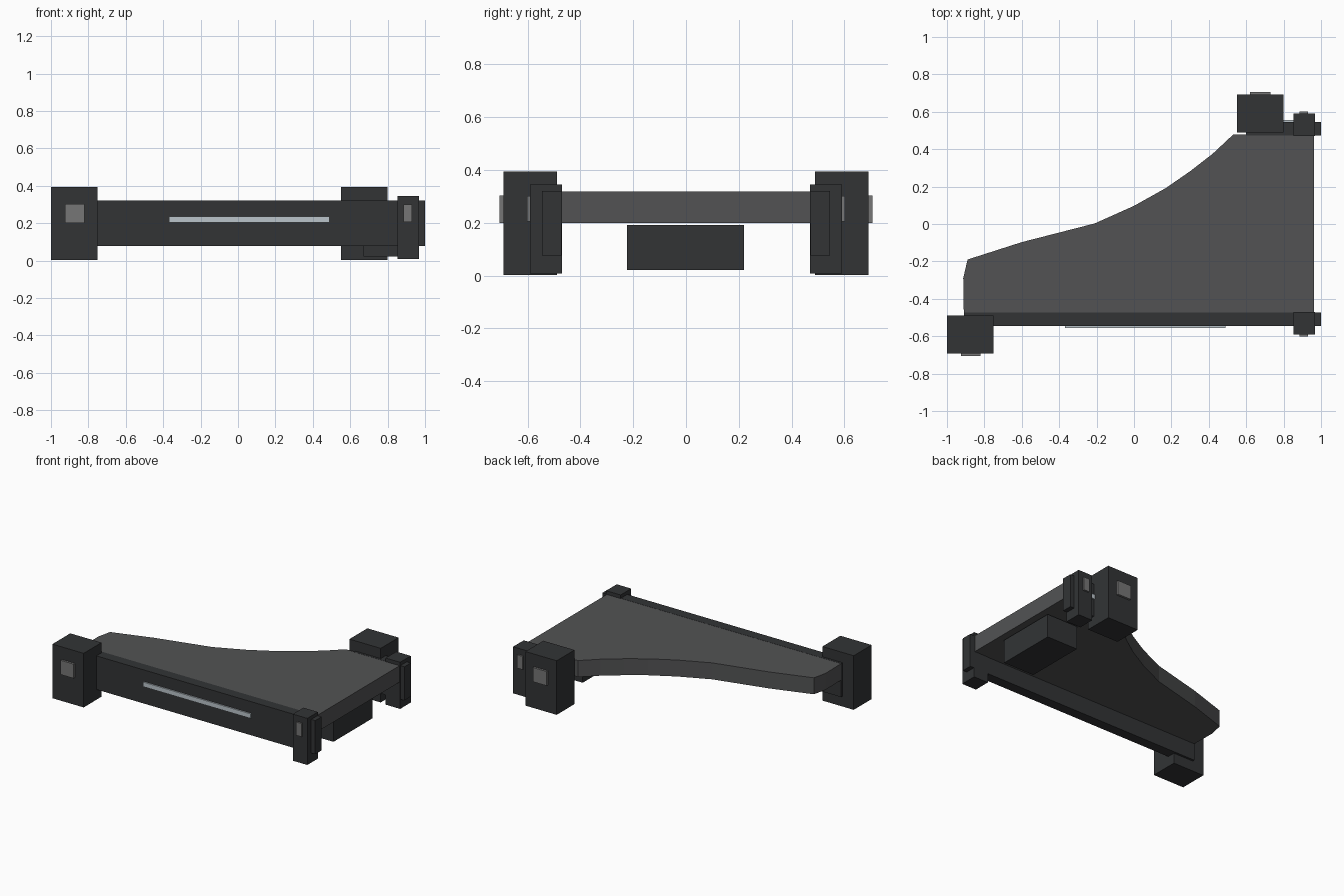
import bpy, bmesh

if "Cube" in bpy.data.objects:
    bpy.data.objects.remove(bpy.data.objects["Cube"])


def material(name, color):
    m = bpy.data.materials.new(name)
    m.diffuse_color = (*color, 1)
    m.use_nodes = True
    m.node_tree.nodes["Principled BSDF"].inputs["Base Color"].default_value = m.diffuse_color
    return m


DARK = material("dark_casing", (0.032, 0.034, 0.036))
DECK = material("deck_grey", (0.085, 0.086, 0.088))
WINDOW = material("window_grey", (0.18, 0.18, 0.18))
LIGHT = material("light_strip", (0.50, 0.56, 0.60))


def prism(name, outline, z0, z1, mat):
    """Extrude a flat outline from z0 up to z1."""
    bm = bmesh.new()
    face = bm.faces.new([bm.verts.new((x, y, z0)) for x, y in outline])
    res = bmesh.ops.extrude_face_region(bm, geom=[face])
    for v in res["geom"]:
        if isinstance(v, bmesh.types.BMVert):
            v.co.z = z1
    bmesh.ops.recalc_face_normals(bm, faces=bm.faces)
    mesh = bpy.data.meshes.new(name)
    bm.to_mesh(mesh)
    bm.free()
    mesh.materials.append(mat)
    ob = bpy.data.objects.new(name, mesh)
    bpy.context.collection.objects.link(ob)
    return ob


def box(name, x, y, z, mat):
    (x0, x1), (y0, y1) = sorted(x), sorted(y)
    return prism(name, [(x0, y0), (x1, y0), (x1, y1), (x0, y1)], *z, mat)


# Curved deck plate
prism("deck_plate", [
    (-0.91, -0.472), (0.963, -0.472), (0.963, 0.478), (0.53, 0.478),
    (0.42, 0.375), (0.30, 0.282), (0.17, 0.192), (0.0, 0.097),
    (-0.21, 0.003), (-0.60, -0.097), (-0.89, -0.19), (-0.913, -0.29),
], 0.20, 0.319, DECK)

# Front and back: side rail, light strip, large post and narrow post
sides = [
    ("front", -1, (-0.91, 1.0), (-0.37, 0.49), -1.0, (-0.925, -0.82)),
    ("back", 1, (0.60, 1.0), (0.71, 0.89), 0.55, (0.62, 0.73)),
]
for side, s, rail, strip, post, window in sides:
    box(side + "_rail", rail, (s * 0.472, s * 0.546), (0.077, 0.32), DARK)
    box(side + "_light_strip", strip, (s * 0.54, s * 0.556), (0.203, 0.236), LIGHT)
    box(side + "_large_post", (post, post + 0.25), (s * 0.488, s * 0.692), (0.003, 0.394), DARK)
    box(side + "_large_window", window, (s * 0.68, s * 0.707), (0.20, 0.303), WINDOW)
    box(side + "_narrow_post", (0.852, 0.968), (s * 0.47, s * 0.591), (0.008, 0.345), DARK)
    box(side + "_narrow_window", (0.886, 0.93), (s * 0.58, s * 0.602), (0.205, 0.301), WINDOW)

# Block slung under the deck
box("under_block", (0.672, 0.92), (-0.223, 0.22), (0.022, 0.192), DARK)
